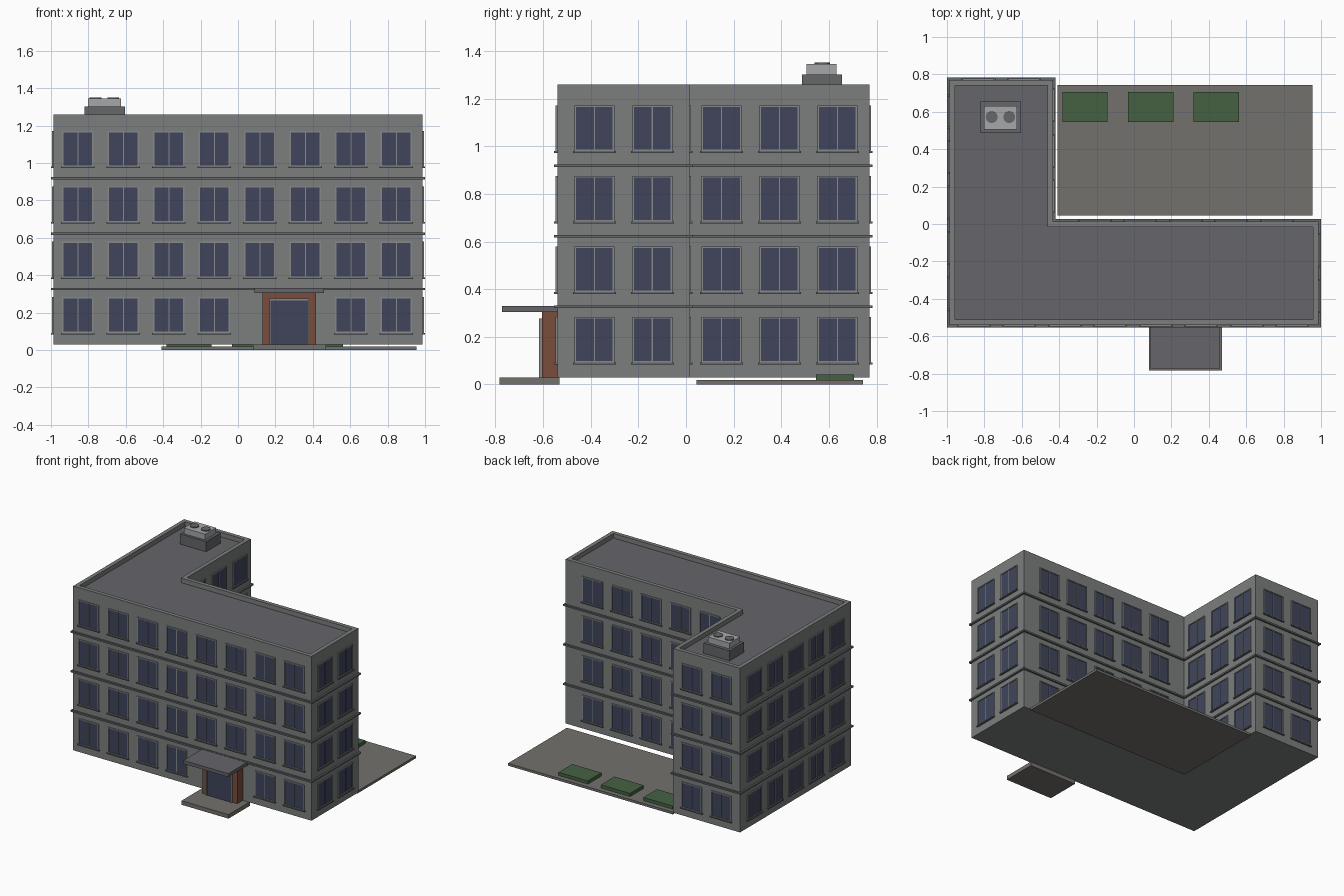
import bpy, bmesh, math
from mathutils import Vector

if "Cube" in bpy.data.objects:
    bpy.data.objects.remove(bpy.data.objects["Cube"])

def material(name, rgb):
    m = bpy.data.materials.new(name)
    m.diffuse_color = (*rgb, 1)
    m.use_nodes = True
    m.node_tree.nodes["Principled BSDF"].inputs["Base Color"].default_value = m.diffuse_color
    return m

WALL = material("wall", (0.20, 0.21, 0.21))
TRIM = material("trim", (0.13, 0.135, 0.14))
FRAME = material("frame", (0.24, 0.25, 0.26))
ROOF = material("roof", (0.13, 0.13, 0.145))
GLASS = material("glass", (0.05, 0.06, 0.105))
BRICK = material("brick", (0.19, 0.075, 0.045))
PAVING = material("paving", (0.17, 0.165, 0.15))
GREEN = material("hedge", (0.06, 0.12, 0.055))
METAL = material("metal", (0.38, 0.385, 0.40))

def finish(name, bm, mat):
    bmesh.ops.recalc_face_normals(bm, faces=bm.faces)
    me = bpy.data.meshes.new(name)
    bm.to_mesh(me)
    bm.free()
    me.materials.append(mat)
    ob = bpy.data.objects.new(name, me)
    bpy.context.collection.objects.link(ob)
    return ob

def add_box(bm, lo, hi, place=lambda p: p):
    vs = bmesh.ops.create_cube(bm, size=1)["verts"]
    for v in vs:
        v.co = place(Vector([lo[i] + (v.co[i] + 0.5) * (hi[i] - lo[i]) for i in range(3)]))

def box(name, x, y, z, mat):
    bm = bmesh.new()
    add_box(bm, (x[0], y[0], z[0]), (x[1], y[1], z[1]))
    return finish(name, bm, mat)

# L-shaped plan: outer limits and the inner courtyard corner
X0, X1, XI = -0.987, 0.987, -0.433
Y0, Y1, YI = -0.54, 0.77, 0.014

def plan(d):
    return [(X0 - d, Y0 - d), (X1 + d, Y0 - d), (X1 + d, YI + d),
            (XI + d, YI + d), (XI + d, Y1 + d), (X0 - d, Y1 + d)]

def slab(name, d, z0, z1, mat):
    bm = bmesh.new()
    lo = [bm.verts.new((*p, z0)) for p in plan(d)]
    hi = [bm.verts.new((*p, z1)) for p in plan(d)]
    bm.faces.new(lo)
    bm.faces.new(hi)
    for i in range(6):
        j = (i + 1) % 6
        bm.faces.new((lo[i], lo[j], hi[j], hi[i]))
    return finish(name, bm, mat)

def ring(name, d_out, d_in, z0, z1, mat):
    bm = bmesh.new()
    loops = [[bm.verts.new((*p, z)) for p in plan(d)]
             for d, z in ((d_out, z0), (d_out, z1), (d_in, z1), (d_in, z0))]
    for k in range(4):
        a, b = loops[k], loops[(k + 1) % 4]
        for i in range(6):
            j = (i + 1) % 6
            bm.faces.new((a[i], a[j], b[j], b[i]))
    return finish(name, bm, mat)

# Main volume, roof and floor bands
STOREY = 0.296
slab("building_walls", 0, 0.03, 1.22, WALL)
ring("parapet", 0, -0.03, 1.22, 1.26, WALL)
slab("roof_surface", -0.03, 1.22, 1.226, ROOF)
for f in range(1, 4):
    z = 0.03 + f * STOREY
    ring(f"floor_band_{f}", 0.013, -0.002, z - 0.006, z + 0.006, TRIM)

# Windows: each wall has an anchor point, a direction along it and an outward normal
PITCH = 0.2433

def windows(name, centre, along, out, count, skip=()):
    c, u, n = Vector((*centre, 0)), Vector((*along, 0)), Vector((*out, 0))
    place = lambda p: c + u * p.x + n * p.y + Vector((0, 0, p.z))
    glass, frame, trim = bmesh.new(), bmesh.new(), bmesh.new()
    for f in range(4):
        for k in range(count):
            if f == 0 and k in skip:
                continue
            s = (k - (count - 1) / 2) * PITCH
            z0, z1 = 0.095 + f * STOREY, 0.28 + f * STOREY
            add_box(glass, (s - 0.078, -0.01, z0), (s + 0.078, 0.003, z1), place)
            for a in (-0.0805, 0, 0.0805):
                w = 0.0035 if a else 0.0025
                add_box(frame, (s + a - w, -0.01, z0), (s + a + w, 0.007, z1), place)
            add_box(frame, (s - 0.084, -0.01, z1 - 0.004), (s + 0.084, 0.007, z1 + 0.003), place)
            add_box(frame, (s - 0.084, -0.01, z0 - 0.003), (s + 0.084, 0.007, z0 + 0.003), place)
            add_box(trim, (s - 0.09, -0.01, z0 - 0.011), (s + 0.09, 0.013, z0 - 0.003), place)
    finish(name + "_window_glass", glass, GLASS)
    finish(name + "_window_frames", frame, FRAME)
    finish(name + "_window_sills", trim, TRIM)

MX, MY = (X0 + XI) / 2, (Y0 + YI) / 2
windows("front", (-0.005, Y0), (1, 0), (0, -1), 8, skip=(4, 5))
windows("right", (X1, MY), (0, 1), (1, 0), 2)
windows("court_back", ((XI + X1) / 2, YI), (1, 0), (0, 1), 5)
windows("court_side", (XI, (YI + Y1) / 2), (0, 1), (1, 0), 3)
windows("wing_back", (MX, Y1), (1, 0), (0, 1), 2)
windows("left", (X0, (Y0 + Y1) / 2), (0, 1), (-1, 0), 5)

# Entrance
box("entrance_step", (0.08, 0.47), (-0.783, -0.53), (0, 0.03), PAVING)
box("entrance_surround", (0.13, 0.418), (-0.605, -0.53), (0.03, 0.305), BRICK)
box("entrance_canopy", (0.088, 0.46), (-0.772, -0.53), (0.305, 0.33), ROOF)
box("entrance_door", (0.172, 0.376), (-0.611, -0.60), (0.03, 0.265), GLASS)
bm = bmesh.new()
for x in (0.168, 0.374):
    add_box(bm, (x, -0.616, 0.03), (x + 0.006, -0.60, 0.276))
add_box(bm, (0.168, -0.616, 0.265), (0.38, -0.60, 0.276))
finish("entrance_door_frame", bm, FRAME)

# Courtyard with planting beds
box("courtyard_paving", (-0.41, 0.955), (0.045, 0.742), (0, 0.018), PAVING)
for i, x in enumerate((-0.262, 0.09, 0.44)):
    box(f"planting_bed_{i + 1}", (x - 0.121, x + 0.121), (0.545, 0.706), (0.018, 0.042), GREEN)

# Rooftop ventilation unit
box("vent_base", (-0.82, -0.605), (0.487, 0.655), (1.22, 1.302), TRIM)
box("vent_unit", (-0.802, -0.625), (0.505, 0.632), (1.302, 1.345), METAL)
for i, x in enumerate((-0.761, -0.667)):
    bm = bmesh.new()
    bmesh.ops.create_cone(bm, cap_ends=True, segments=20, radius1=0.032, radius2=0.032, depth=0.01)
    bmesh.ops.translate(bm, verts=bm.verts, vec=(x, 0.572, 1.346))
    finish(f"vent_fan_{i + 1}", bm, TRIM)
